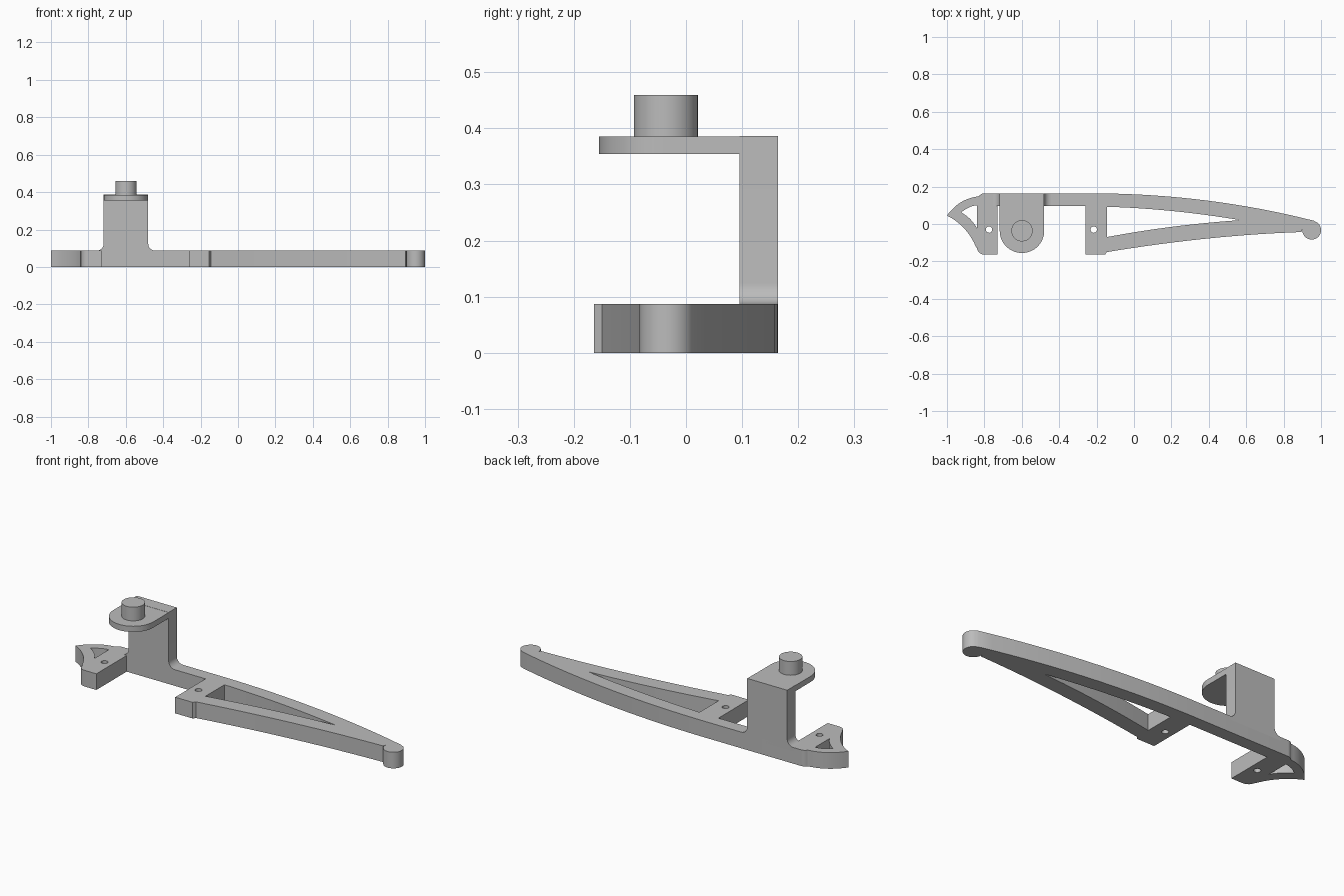
import bpy, bmesh
from math import cos, sin, radians
from mathutils import Matrix

cube = bpy.data.objects.get("Cube")
if cube:
    bpy.data.objects.remove(cube, do_unlink=True)

grey = bpy.data.materials.new("mid grey")
grey.use_nodes = True
colour = (0.5, 0.5, 0.5, 1)
grey.diffuse_color = colour
grey.node_tree.nodes["Principled BSDF"].inputs["Base Color"].default_value = colour


def arc(cx, cy, r, start, end, n=12):
    angles = [radians(start + (end - start) * i / n) for i in range(n + 1)]
    return [(cx + r * cos(a), cy + r * sin(a)) for a in angles]


def bend(a, b, c, n=16):
    """Quadratic curve from a to c, pulled towards b."""
    ts = [i / n for i in range(n + 1)]
    return [tuple((1 - t) ** 2 * p + 2 * t * (1 - t) * q + t * t * r
                  for p, q, r in zip(a, b, c)) for t in ts]


def circle(cx, cy, r, n=32):
    return arc(cx, cy, r, 0, 360, n)[:-1]


def extrude(name, loops, low, high, matrix=Matrix()):
    """Solid from closed outlines; inner outlines become holes."""
    curve = bpy.data.curves.new(name, "CURVE")
    curve.dimensions = "2D"
    curve.fill_mode = "BOTH"
    curve.extrude = (high - low) / 2
    for loop in loops:
        spline = curve.splines.new("POLY")
        spline.points.add(len(loop) - 1)
        for point, (x, y) in zip(spline.points, loop):
            point.co = (x, y, 0, 1)
        spline.use_cyclic_u = True
    temp = bpy.data.objects.new(name + " outline", curve)
    bpy.context.collection.objects.link(temp)
    mesh = bpy.data.meshes.new_from_object(temp)
    bpy.data.objects.remove(temp, do_unlink=True)
    bm = bmesh.new()
    bm.from_mesh(mesh)
    bmesh.ops.remove_doubles(bm, verts=bm.verts, dist=0.0001)
    bmesh.ops.recalc_face_normals(bm, faces=bm.faces)
    bm.transform(matrix @ Matrix.Translation((0, 0, (low + high) / 2)))
    bm.to_mesh(mesh)
    bm.free()
    mesh.materials.clear()
    mesh.materials.append(grey)
    obj = bpy.data.objects.new(name, mesh)
    bpy.context.collection.objects.link(obj)
    bpy.ops.object.select_all(action="DESELECT")
    obj.select_set(True)
    bpy.context.view_layer.objects.active = obj
    bpy.ops.object.shade_smooth_by_angle(angle=radians(30))
    return obj


BACK, BAR, FRONT = 0.164, 0.095, -0.164
THICK, TOP = 0.087, 0.386

# Flat lever: curved blade, round tip, two screw pads and a beak
outline = (
    bend((-0.2, BACK), (0.4, 0.16), (0.963, 0.017))
    + arc(0.95, -0.033, 0.05, 70, -190, 24)
    + bend((0.895, -0.043), (0.4, -0.06), (-0.145, -0.15))
    + [(-0.155, FRONT), (-0.26, FRONT), (-0.26, BAR), (-0.73, BAR), (-0.73, FRONT)]
    + arc(-0.8, FRONT + 0.04, 0.04, 270, 180, 6)
    + bend((-0.842, -0.13), (-0.89, -0.01), (-1, 0.045))
    + bend((-1, 0.045), (-0.935, 0.135), (-0.835, 0.147))
    + arc(-0.8, BACK - 0.035, 0.035, 145, 90, 6)
)
blade_hole = (
    bend((-0.145, 0.092), (0.2, 0.082), (0.56, 0.022))
    + bend((0.56, 0.02), (0.2, -0.005), (-0.145, -0.07))
)
beak_hole = (
    bend((-0.922, 0.063), (-0.885, 0.095), (-0.84, 0.1), 8)
    + bend((-0.84, -0.022), (-0.87, 0.032), (-0.922, 0.061), 8)
)
screw_holes = [circle(x, -0.03, 0.017, 20) for x in (-0.775, -0.215)]
extrude("lever_body", [outline, blade_hole, beak_hole] + screw_holes, 0, THICK)

# Upright with filleted foot, profile drawn in x and z
LEFT, RIGHT, R = -0.718, -0.48, 0.037
upright = (
    [(LEFT, TOP)]
    + arc(LEFT - R, THICK + R, R, 0, -90, 8)
    + [(LEFT - R, THICK - 0.02), (RIGHT + R, THICK - 0.02)]
    + arc(RIGHT + R, THICK + R, R, 270, 180, 8)
    + [(RIGHT, TOP)]
)
extrude("upright", [upright], -BACK, -BAR, Matrix.Rotation(radians(90), 4, "X"))

# Overhanging arm with rounded end, and the pivot post on it
PX, PY = (LEFT + RIGHT) / 2, -0.036
half = (RIGHT - LEFT) / 2
arm = [(RIGHT, BAR + 0.01)] + arc(PX, PY, half, 0, -180, 32) + [(LEFT, BAR + 0.01)]
extrude("arm", [arm], 0.354, TOP - 0.001)
extrude("pivot_post", [circle(PX, PY, 0.057, 40)], TOP - 0.01, 0.459)
